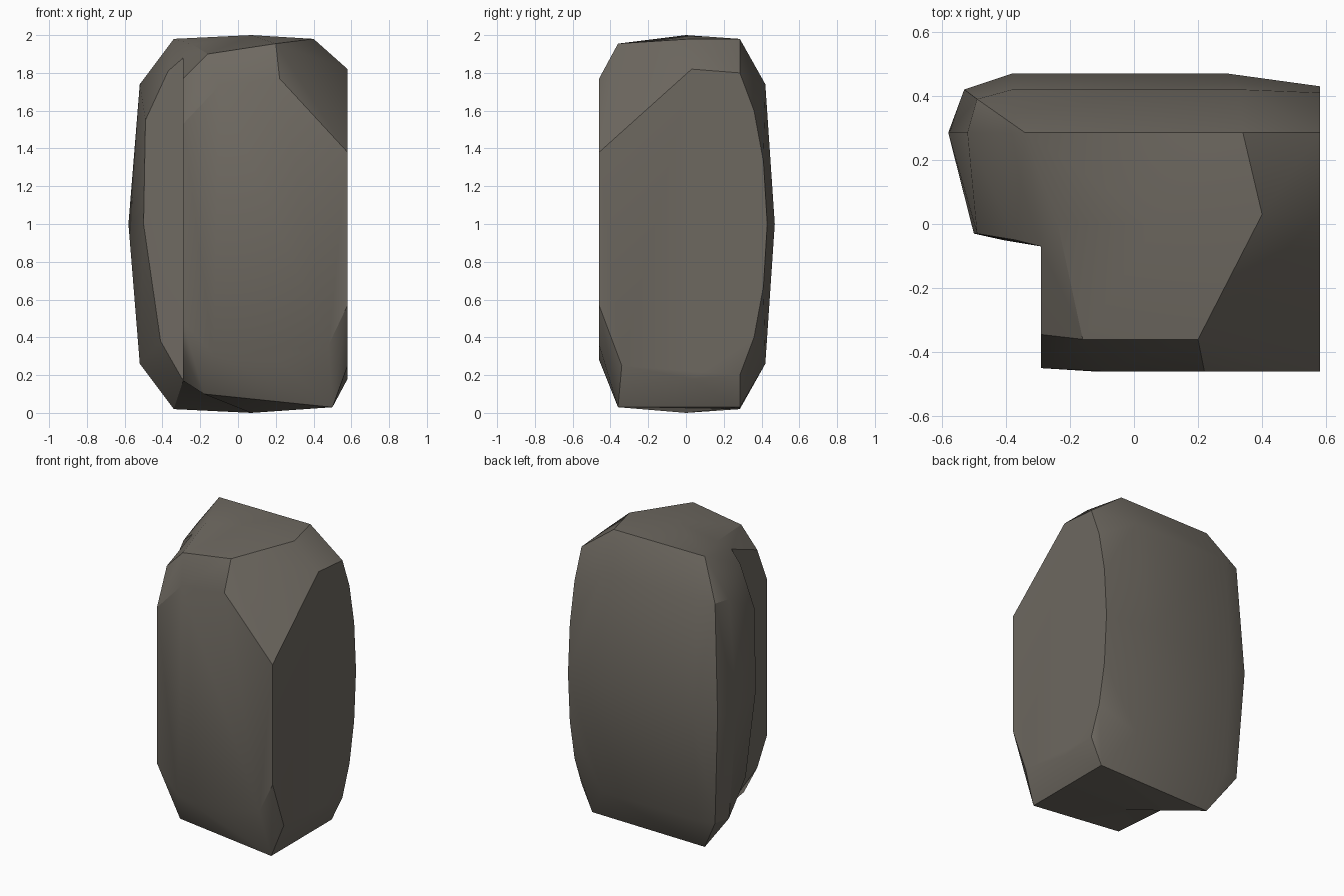
import bpy
import bmesh
import math

default_cube = bpy.data.objects.get("Cube")
if default_cube:
    bpy.data.objects.remove(default_cube, do_unlink=True)

# Main planes of the boulder
SIDE, NOTCH, FRONT, BACK = 0.58, -0.29, -0.46, 0.47
STEP, LIP, RIM, SHOULDER = -0.07, -0.36, 0.285, 0.42
MIDDLE, UPPER, CREST, HEIGHT = 1.0, 1.74, 1.98, 2.0


def make_stone_material():
    stone = bpy.data.materials.new("warm grey stone")
    stone.use_nodes = True
    colour = (0.155, 0.14, 0.118, 1.0)
    stone.diffuse_color = colour
    shader = next(n for n in stone.node_tree.nodes if n.type == "BSDF_PRINCIPLED")
    shader.inputs["Base Color"].default_value = colour
    shader.inputs["Roughness"].default_value = 0.9
    return stone


def mirrored(points):
    """Repeat the points in the lower half of the stone."""
    return points + [(x, y, HEIGHT - z) for x, y, z in points]


def faceted_mass(name, corners, material):
    """Wrap flat facets tightly around the corners."""
    bm = bmesh.new()
    for corner in corners:
        bm.verts.new(corner)
    hull = bmesh.ops.convex_hull(bm, input=bm.verts)
    loose = set(hull["geom_interior"]) | set(hull["geom_unused"])
    bmesh.ops.delete(bm, geom=[v for v in loose if isinstance(v, bmesh.types.BMVert)],
                     context="VERTS")
    bmesh.ops.recalc_face_normals(bm, faces=bm.faces)
    mesh = bpy.data.meshes.new(name)
    bm.to_mesh(mesh)
    bm.free()
    mesh.materials.append(material)
    obj = bpy.data.objects.new(name, mesh)
    bpy.context.collection.objects.link(obj)
    return obj


stone = make_stone_material()

# Corners shared by both masses: bulging right edge and the top and bottom ridges
shared = mirrored([
    (SIDE, 0.43, MIDDLE), (SIDE, 0.41, 1.33), (SIDE, 0.36, 1.6),
    (SIDE, RIM, 1.8), (SIDE, 0.03, 1.82),
])
shared += [
    (0.4, 0.03, CREST), (0.34, RIM, CREST), (0.07, 0, HEIGHT), (-0.24, 0.01, 1.95),
    (0.07, 0, 0), (0.5, RIM, 0.03), (NOTCH, STEP, 1.88), (NOTCH, STEP, 0.17),
]

# Broad rear mass with the stepped left shoulder
rear = shared + mirrored([
    (-SIDE, RIM, MIDDLE), (-0.53, SHOULDER, MIDDLE),
    (-0.38, BACK, MIDDLE), (0.29, BACK, MIDDLE),
    (-0.52, RIM, UPPER), (-0.49, 0.39, UPPER),
    (-0.38, SHOULDER, UPPER), (0.33, SHOULDER, UPPER),
    (-0.34, RIM, CREST), (-0.5, -0.03, MIDDLE),
])
rear += [(-0.49, -0.03, 1.55), (-0.37, -0.05, 1.81), (-0.41, -0.05, 0.38)]

# Front block with clipped corners
front = shared + [
    (SIDE, FRONT, 1.38), (0.45, FRONT, 1.52), (0.22, FRONT, 1.77),
    (0.2, LIP, 1.955), (-0.16, LIP, 1.9),
    (-0.1, FRONT, 1.73), (NOTCH, -0.45, 1.53), (NOTCH, -0.345, 1.77),
    (SIDE, FRONT, 0.57), (0.48, FRONT, 0.36), (SIDE, -0.34, 0.25),
    (0.5, LIP, 0.03), (0.2, FRONT, 0.28), (-0.13, FRONT, 0.31),
    (-0.18, LIP, 0.1), (NOTCH, -0.45, 0.48), (NOTCH, -0.345, 0.3),
]
front = [p for p in front if p[0] >= NOTCH]

boulder = faceted_mass("boulder", rear, stone)
front_block = faceted_mass("front_block", front, stone)

# Merge the two masses into one stone
union = boulder.modifiers.new("join_front_block", "BOOLEAN")
union.operation = "UNION"
union.solver = "EXACT"
union.object = front_block
bpy.ops.object.select_all(action="DESELECT")
bpy.context.view_layer.objects.active = boulder
boulder.select_set(True)
bpy.ops.object.modifier_apply(modifier=union.name)
bpy.data.objects.remove(front_block, do_unlink=True)

# Soften gentle bends, keep the chipped edges crisp
bpy.ops.object.shade_smooth_by_angle(angle=math.radians(30))
